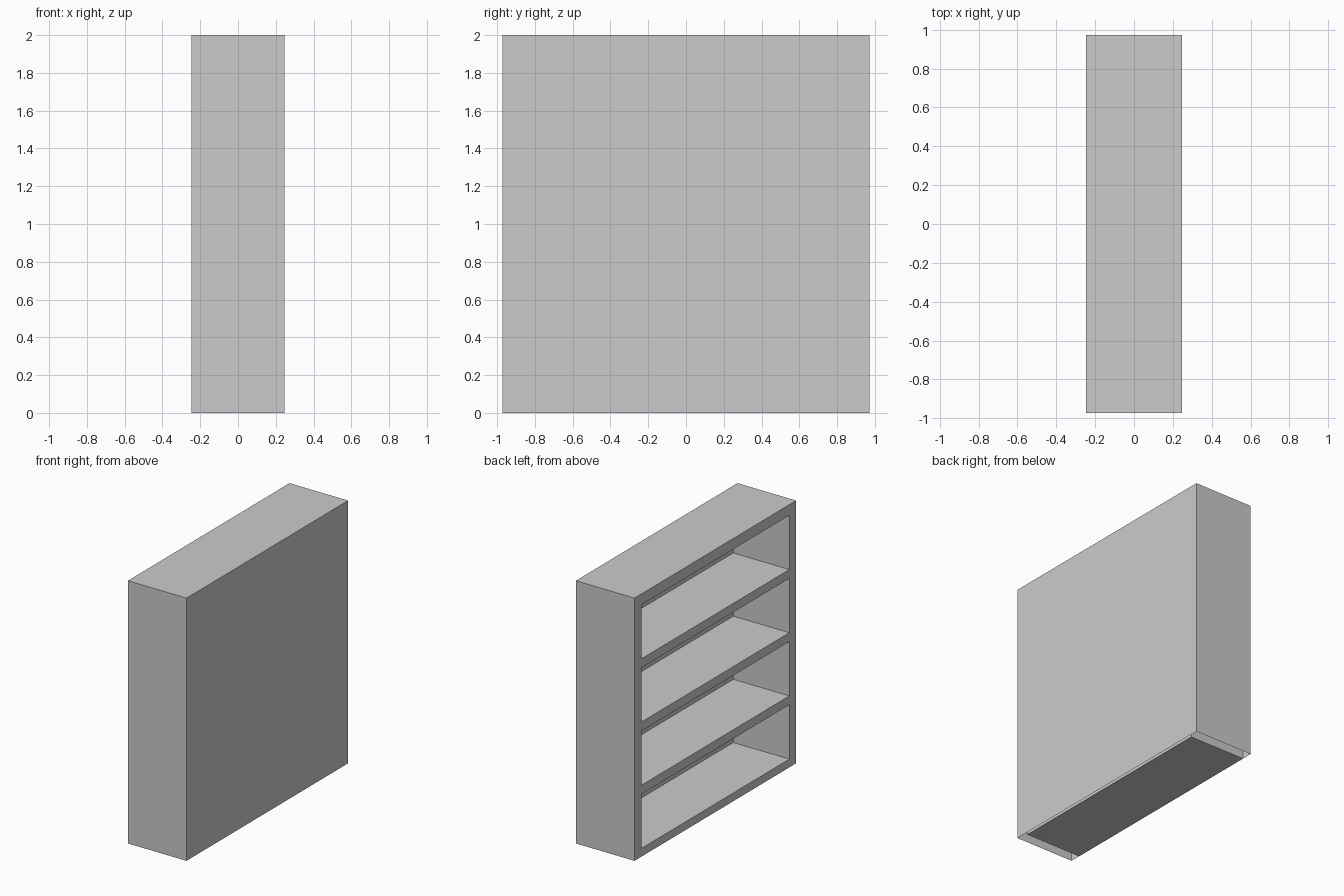
import bpy
import bmesh
from mathutils import Vector

default = bpy.data.objects.get("Cube")
if default:
    bpy.data.objects.remove(default, do_unlink=True)

# Overall size, then the inside of the bookcase
X, Y, H = 0.247, 0.972, 2.0
BACK, SIDE, CEILING = 0.225, 0.89, 1.918
FLOOR, PITCH, THICK = 0.063, 0.481, 0.068

grey = bpy.data.materials.new("plain_grey")
grey.use_nodes = True
grey.diffuse_color = (0.6, 0.6, 0.6, 1)
grey.node_tree.nodes["Principled BSDF"].inputs["Base Color"].default_value = grey.diffuse_color


def box(name, low, high, open_sides=()):
    """Box between two corners; faces whose normal is in open_sides are left out."""
    bm = bmesh.new()
    bmesh.ops.create_cube(bm, size=1)
    low, high = Vector(low), Vector(high)
    for v in bm.verts:
        v.co = (low + high) / 2 + v.co * (high - low)
    bm.normal_update()
    gone = [f for f in bm.faces
            if any(f.normal.dot(Vector(s)) > 0.9 for s in open_sides)]
    bmesh.ops.delete(bm, geom=gone, context='FACES')
    return finish(name, bm)


def finish(name, bm):
    mesh = bpy.data.meshes.new(name)
    bm.to_mesh(mesh)
    bm.free()
    mesh.materials.append(grey)
    obj = bpy.data.objects.new(name, mesh)
    bpy.context.collection.objects.link(obj)
    return obj


# Outer case: hollow, open underneath and on the shelf side
box("outer_case", (-X, -Y, 0), (X, Y, H), [(-1, 0, 0), (0, 0, -1)])

# Face frame: two stiles and a top rail around the opening
bm = bmesh.new()
outline = [(-Y, 0), (-Y, H), (Y, H), (Y, 0)]
opening = [(-SIDE, 0), (-SIDE, CEILING), (SIDE, CEILING), (SIDE, 0)]
outer = [bm.verts.new((-X, y, z)) for y, z in outline]
inner = [bm.verts.new((-X, y, z)) for y, z in opening]
for i in range(3):
    bm.faces.new((outer[i], inner[i], inner[i + 1], outer[i + 1]))
bm.normal_update()
for f in bm.faces:
    if f.normal.x > 0:
        f.normal_flip()
finish("face_frame", bm)

# Inner lining: sides, back and ceiling of the shelf space
box("inner_lining", (-X, -SIDE, 0), (BACK, SIDE, CEILING), [(-1, 0, 0), (0, 0, -1)])

# Four evenly spaced shelves, the lowest resting on the ground
for i in range(4):
    top = FLOOR + i * PITCH
    box(f"shelf_{i + 1}", (-X, -SIDE, max(0, top - THICK)), (BACK, SIDE, top))
